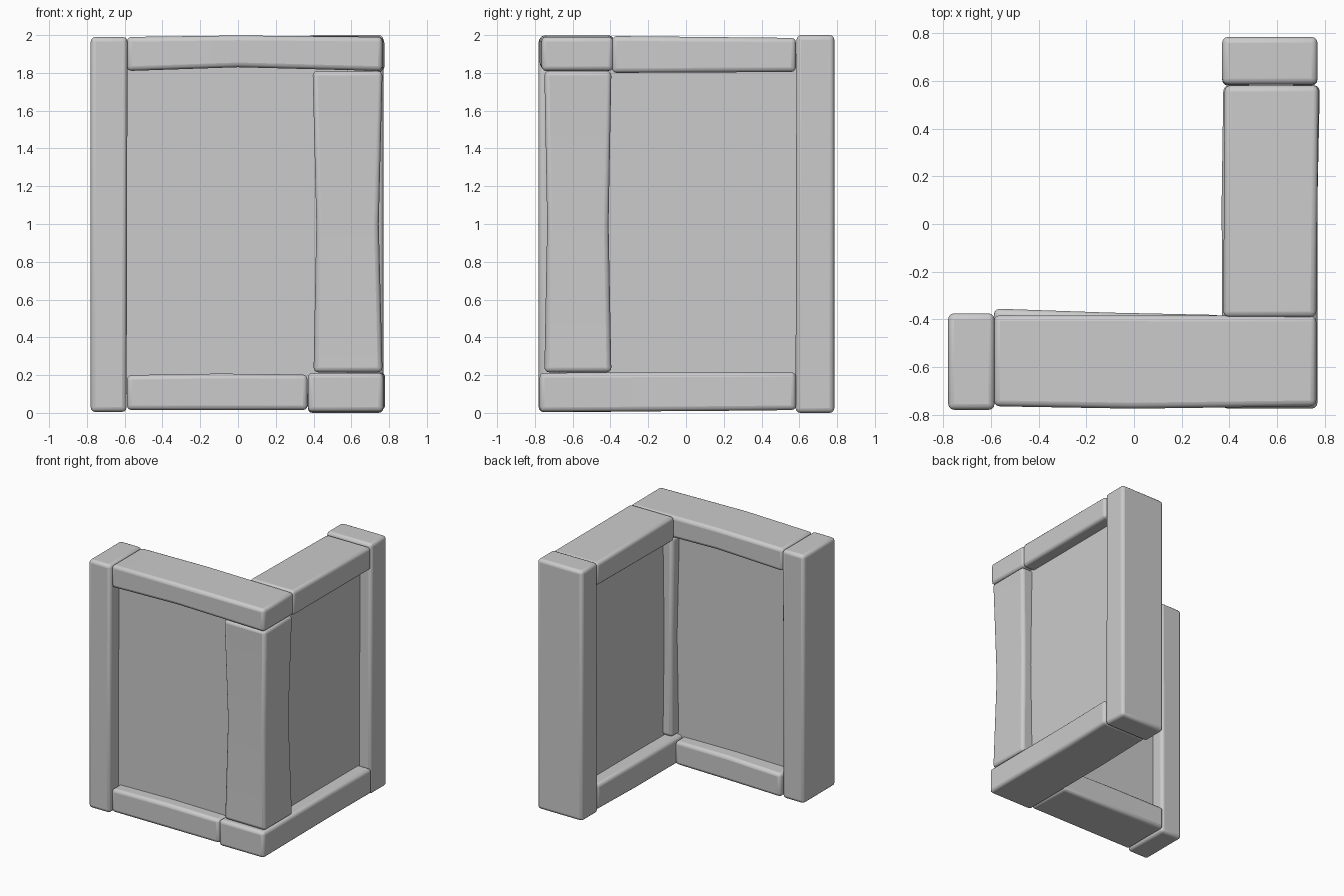
import bpy
import bmesh

cube = bpy.data.objects.get("Cube")
if cube:
    bpy.data.objects.remove(cube, do_unlink=True)

# One plain grey for frame and panels
GREY = (0.6, 0.6, 0.6, 1)
grey = bpy.data.materials.new("plain_grey")
grey.use_nodes = True
grey.diffuse_color = GREY
grey.node_tree.nodes["Principled BSDF"].inputs["Base Color"].default_value = GREY


def add_object(name, bm, bevel):
    bmesh.ops.recalc_face_normals(bm, faces=bm.faces)
    mesh = bpy.data.meshes.new(name)
    bm.to_mesh(mesh)
    bm.free()
    mesh.materials.append(grey)
    obj = bpy.data.objects.new(name, mesh)
    bpy.context.collection.objects.link(obj)
    if bevel:
        mod = obj.modifiers.new("worn_edges", "BEVEL")
        mod.width = bevel
        mod.segments = 3
        mod.limit_method = "ANGLE"
        bpy.ops.object.select_all(action="DESELECT")
        obj.select_set(True)
        bpy.context.view_layer.objects.active = obj
        bpy.ops.object.shade_smooth_by_angle()
    return obj


def beam(name, axis, stations, bevel=0.025):
    """Loft rectangles (position, a0, a1, b0, b1) along an axis; a, b are the other axes in order."""
    bm = bmesh.new()
    rings = []
    for pos, a0, a1, b0, b1 in stations:
        ring = []
        for a, b in ((a0, b0), (a1, b0), (a1, b1), (a0, b1)):
            co = [a, b]
            co.insert("xyz".index(axis), pos)
            ring.append(bm.verts.new(co))
        rings.append(ring)
    for low, high in zip(rings, rings[1:]):
        for i in range(4):
            j = (i + 1) % 4
            bm.faces.new((low[i], low[j], high[j], high[i]))
    bm.faces.new(rings[0])
    bm.faces.new(rings[-1])
    return add_object(name, bm, bevel)


# Upright posts at the free ends
beam("left_post", "z", [(0.005, -0.78, -0.59, -0.78, -0.375),
                        (1.99, -0.78, -0.585, -0.78, -0.375)])
beam("back_post", "z", [(0, 0.37, 0.77, 0.58, 0.785),
                        (2, 0.37, 0.77, 0.585, 0.785)])

# Corner post, pinched at the middle
beam("corner_post", "z", [(0.215, 0.4, 0.765, -0.75, -0.395),
                          (1, 0.415, 0.745, -0.735, -0.41),
                          (1.81, 0.395, 0.765, -0.75, -0.395)])

# Top rails
beam("front_top_rail", "x", [(-0.588, -0.765, -0.383, 1.81, 1.99),
                             (0, -0.775, -0.383, 1.83, 1.998),
                             (0.765, -0.765, -0.385, 1.81, 1.99)])
beam("side_top_rail", "y", [(-0.392, 0.375, 0.765, 1.8, 1.995),
                            (0.582, 0.38, 0.775, 1.805, 1.985)])

# Bottom rails; the side one runs under the corner post
beam("front_bottom_rail", "x", [(-0.588, -0.765, -0.355, 0.015, 0.2),
                                (-0.1, -0.765, -0.372, 0.015, 0.208),
                                (0.368, -0.765, -0.382, 0.015, 0.203)])
beam("side_bottom_rail", "y", [(-0.775, 0.37, 0.77, 0.005, 0.212),
                               (0.1, 0.368, 0.77, 0.01, 0.215),
                               (0.582, 0.375, 0.78, 0.015, 0.215)])

# Recessed wall panels
beam("front_panel", "z", [(0.1, -0.68, 0.58, -0.67, -0.48),
                          (1.9, -0.68, 0.58, -0.67, -0.48)], 0)
beam("side_panel", "z", [(0.1, 0.48, 0.67, -0.58, 0.68),
                         (1.9, 0.48, 0.67, -0.58, 0.68)], 0)
